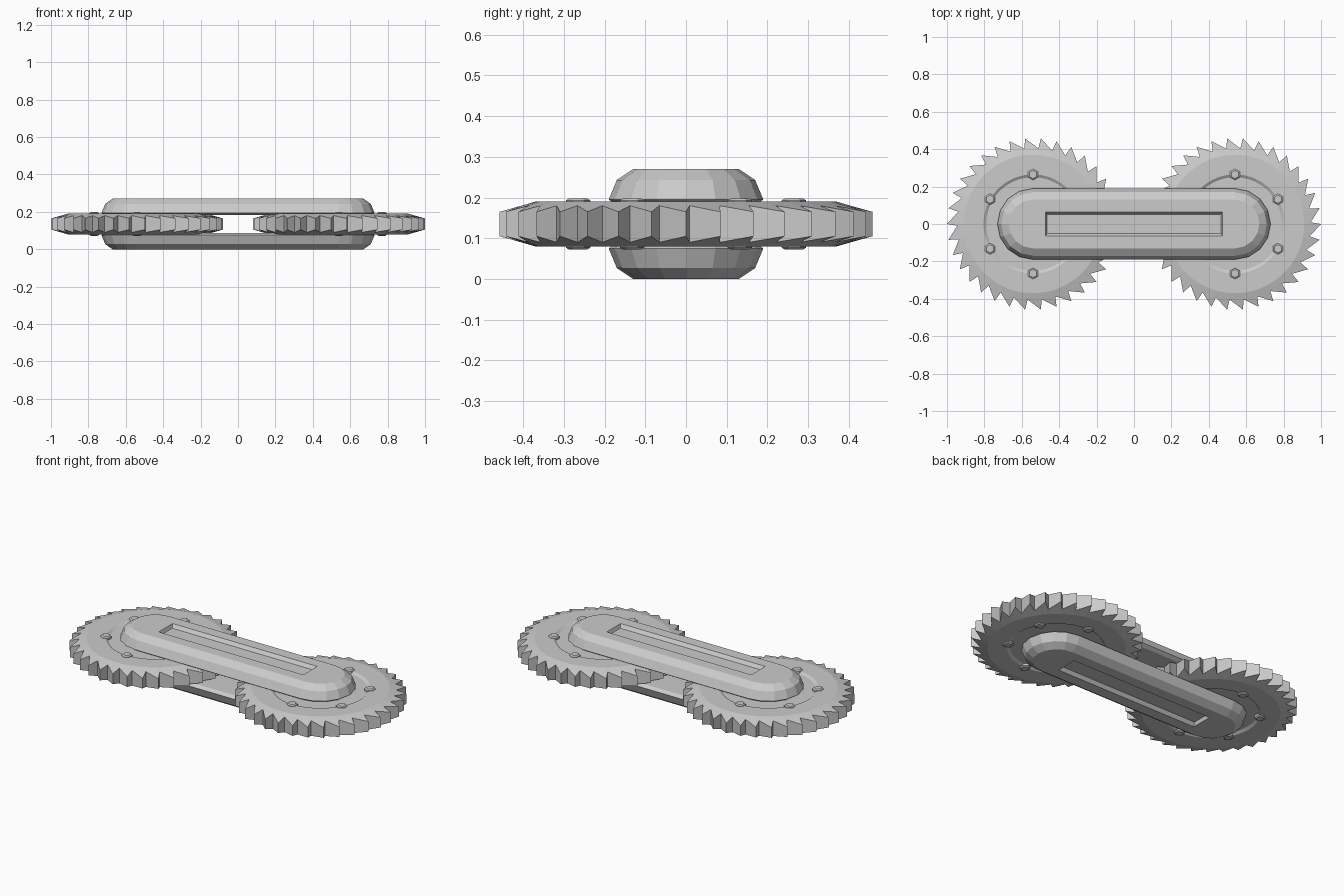
import bpy, bmesh
from math import pi, sin, cos

if "Cube" in bpy.data.objects:
    bpy.data.objects.remove(bpy.data.objects["Cube"])

MID = 0.135      # height of the symmetry plane
AXLE = 0.54      # x of each blade centre
TEETH = 34


def make(name, rings, caps=True, wrap=False):
    """Skin a stack of equal-length closed rings into a mesh object."""
    bm = bmesh.new()
    vs = [[bm.verts.new(p) for p in r] for r in rings]
    n = len(vs[0])
    for a, b in zip(vs, vs[1:]):
        for i in range(n):
            j = (i + 1) % n
            bm.faces.new((a[i], a[j], b[j], b[i]))
    bm.faces.new(vs[0][::-1])
    bm.faces.new(vs[-1])
    bmesh.ops.recalc_face_normals(bm, faces=bm.faces)
    me = bpy.data.meshes.new(name)
    bm.to_mesh(me)
    bm.free()
    ob = bpy.data.objects.new(name, me)
    bpy.context.collection.objects.link(ob)
    return ob


def circle(x, y, z, r, n, start=0.0):
    return [(x + r * cos(start + 2 * pi * i / n), y + r * sin(start + 2 * pi * i / n), z)
            for i in range(n)]


def capsule(r, z, seg=8):
    pts = []
    for cx, a0 in ((AXLE, -pi / 2), (-AXLE, pi / 2)):
        pts += [(cx + r * cos(a0 + pi * i / seg), r * sin(a0 + pi * i / seg), z)
                for i in range(seg + 1)]
    return pts


def rect(x, y, z):
    return [(-x, -y, z), (x, -y, z), (x, y, z), (-x, y, z)]


def blade_ring(cx, r_tip, r_root, h_tip, h_root):
    step = 2 * pi / TEETH
    pts = []
    for k in range(TEETH):
        for a, r, h in ((k * step, r_tip, h_tip), ((k + 0.12) * step, r_root, h_root)):
            pts.append((cx + r * cos(a), r * sin(a), MID + h))
    return pts


def plain_ring(cx, r, h):
    return [(cx + r * cos(pi * i / TEETH), r * sin(pi * i / TEETH), MID + h)
            for i in range(2 * TEETH)]


for side, cx in (("left", -AXLE), ("right", AXLE)):
    # toothed saw disc with a shallow recessed centre
    profile = [(0.25, 0.045), (0.265, 0.055), (0.37, 0.055)]
    lower = [plain_ring(cx, r, -h) for r, h in profile]
    upper = [plain_ring(cx, r, h) for r, h in reversed(profile)]
    edge = [blade_ring(cx, 0.46, 0.405, s * 0.03, s * 0.045) for s in (-1, 1)]
    make(side + "_saw_blade", lower + edge + upper)

    # hex bolts on both faces of the disc
    for i in range(6):
        a = pi / 6 + i * pi / 3
        x, y = cx + 0.265 * cos(a), 0.265 * sin(a)
        make(f"{side}_bolt_{i + 1}",
             [circle(x, y, MID + h, r, 6, pi / 6) for h, r in
              ((-0.063, 0.022), (-0.058, 0.03), (0.058, 0.03), (0.063, 0.022))])

    # axle joining disc and housings
    make(side + "_axle", [circle(cx, 0, MID + h, 0.1, 24) for h in (-0.07, 0.07)])

# upper and lower capsule housings, each with a long recessed slot
for name, s in (("upper", 1), ("lower", -1)):
    house = make(name + "_housing",
                 [capsule(r, MID + s * h) for r, h in
                  ((0.17, 0.047), (0.19, 0.06), (0.17, 0.108), (0.13, 0.135))])
    cutter = make(name + "_slot_cutter",
                  [rect(0.465, 0.05, MID + s * 0.115), rect(0.475, 0.07, MID + s * 0.142)])
    cutter.hide_render = True
    cutter.hide_set(True)
    mod = house.modifiers.new("slot", 'BOOLEAN')
    mod.operation = 'DIFFERENCE'
    mod.solver = 'EXACT'
    mod.object = cutter
